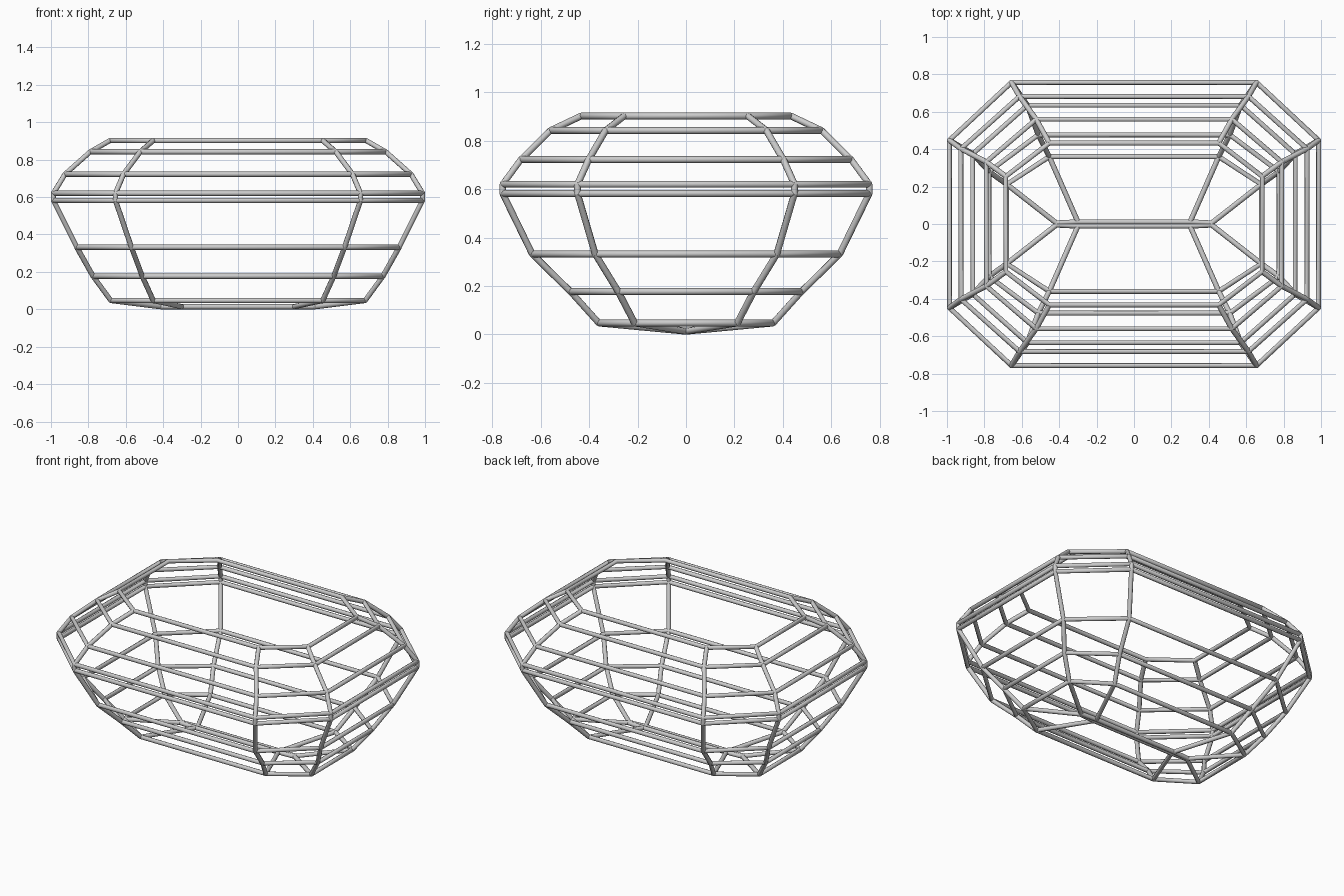
import bpy

if "Cube" in bpy.data.objects:
    bpy.data.objects.remove(bpy.data.objects["Cube"])

RADIUS = 0.014

# Octagonal rings of the step-cut gem: height, outer x, inner x, outer y, inner y
RINGS = {
    "keel_ring": (0.014, 0.415, 0.300, 0.011, 0.005),
    "lower_pavilion_ring": (0.047, 0.68, 0.453, 0.36, 0.212),
    "middle_pavilion_ring": (0.177, 0.775, 0.512, 0.477, 0.28),
    "upper_pavilion_ring": (0.332, 0.862, 0.57, 0.635, 0.375),
    "lower_girdle_ring": (0.582, 0.987, 0.655, 0.757, 0.448),
    "upper_girdle_ring": (0.620, 0.987, 0.655, 0.757, 0.448),
    "lower_crown_ring": (0.722, 0.925, 0.612, 0.682, 0.402),
    "upper_crown_ring": (0.842, 0.79, 0.523, 0.56, 0.332),
    "table_ring": (0.902, 0.685, 0.453, 0.433, 0.255),
}


def octagon(z, xo, xi, yo, yi):
    quarter = [(xo, yi), (xi, yo)]
    half = quarter + [(-x, y) for x, y in reversed(quarter)]
    return [(x, y, z) for x, y in half + [(-x, -y) for x, y in half]]


def strut(name, paths, cyclic=False):
    """Round rod swept along one or more polylines."""
    curve = bpy.data.curves.new(name, 'CURVE')
    curve.dimensions = '3D'
    curve.bevel_depth = RADIUS
    curve.bevel_resolution = 2
    curve.use_fill_caps = True
    for path in paths:
        spline = curve.splines.new('POLY')
        spline.points.add(len(path) - 1)
        for point, co in zip(spline.points, path):
            point.co = (*co, 1)
        spline.use_cyclic_u = cyclic
        spline.use_smooth = True
    obj = bpy.data.objects.new(name, curve)
    bpy.context.collection.objects.link(obj)


loops = {name: octagon(*ring) for name, ring in RINGS.items()}

# Horizontal rings; the narrow keel uses separate rods so its tight corners stay clean
for name, loop in loops.items():
    if name == "keel_ring":
        strut(name, zip(loop, loop[1:] + loop[:1]))
    else:
        strut(name, [loop], cyclic=True)

# Eight ribs running from keel to table through the ring corners
for i, rib in enumerate(zip(*loops.values())):
    strut(f"rib_{i + 1}", zip(rib, rib[1:]))
